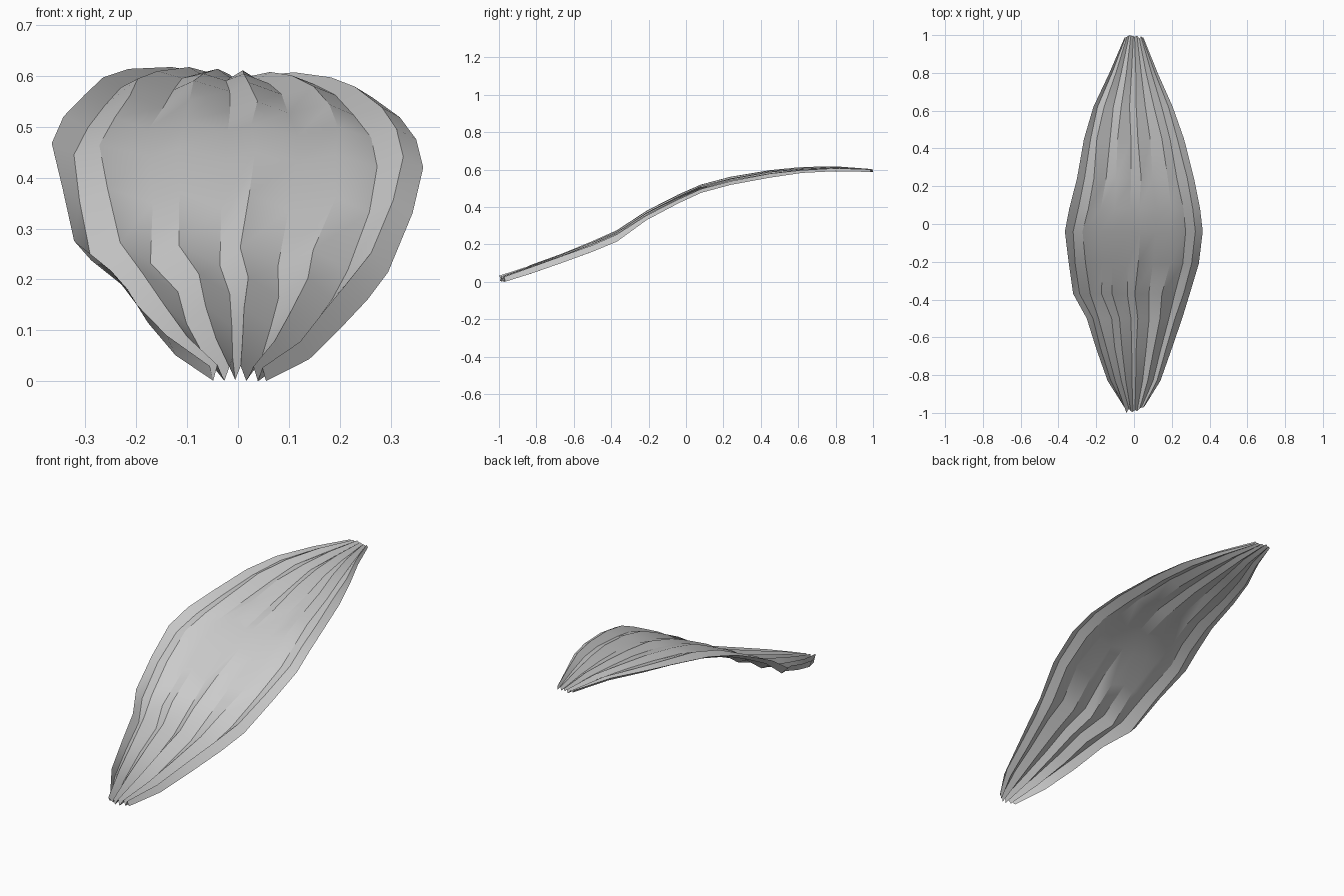
import bpy, bmesh, random

random.seed(4)

# Stations along the leaf: y, left edge x, right edge x, spine z, pleat height
stations = [
    (-0.99, -0.055, 0.055, 0.022, 0.014),
    (-0.83, -0.140, 0.140, 0.072, 0.018),
    (-0.66, -0.200, 0.200, 0.134, 0.018),
    (-0.50, -0.250, 0.255, 0.195, 0.018),
    (-0.37, -0.322, 0.295, 0.253, 0.018),
    (-0.21, -0.345, 0.343, 0.362, 0.012),
    (-0.04, -0.366, 0.364, 0.450, 0.009),
    (0.08, -0.343, 0.350, 0.505, 0.010),
    (0.24, -0.302, 0.318, 0.548, 0.010),
    (0.45, -0.265, 0.265, 0.585, 0.009),
    (0.62, -0.215, 0.205, 0.604, 0.007),
    (0.80, -0.130, 0.125, 0.611, 0.008),
    (0.99, -0.050, 0.050, 0.602, 0.006),
]
# Pleat lines across the leaf, alternately ridge and valley
pleats = [-1, -0.88, -0.73, -0.5, -0.31, -0.08, 0.08, 0.31, 0.54, 0.73, 0.87, 1]

bm = bmesh.new()
rows = []
for i, (y, left, right, z, amp) in enumerate(stations):
    row = []
    for j, u in enumerate(pleats):
        edge = abs(u) == 1
        x = left + (right - left) * (u + 1) / 2
        x += 0 if edge else random.uniform(-0.012, 0.012) * (right - left)
        fold = amp * (1 if j % 2 == 0 else -1)
        tilt = -0.014 * u * (right - left) / 0.7
        # Slightly ragged tips
        tip = 0.0
        if i == 0:
            tip = -0.01 if j == 2 else random.uniform(-0.008, 0.008) + 0.03 * u * u
        elif i == len(stations) - 1:
            tip = 0.01 if j == 3 else random.uniform(-0.01, 0.008)
        row.append(bm.verts.new((x, y + tip, z + fold + tilt + random.uniform(-0.002, 0.002))))
    rows.append(row)

# Pleated sheet
for a, b in zip(rows, rows[1:]):
    for j in range(len(pleats) - 1):
        bm.faces.new((a[j], a[j + 1], b[j + 1], b[j]))

# Stand on the ground
low = min(v.co.z for v in bm.verts)
for v in bm.verts:
    v.co.z -= low

mesh = bpy.data.meshes.new("pleated_leaf")
bm.to_mesh(mesh)
bm.free()
leaf = bpy.data.objects.new("pleated_leaf", mesh)
bpy.context.collection.objects.link(leaf)
bpy.context.view_layer.objects.active = leaf
leaf.select_set(True)
bpy.ops.object.shade_smooth_by_angle(angle=0.55)
